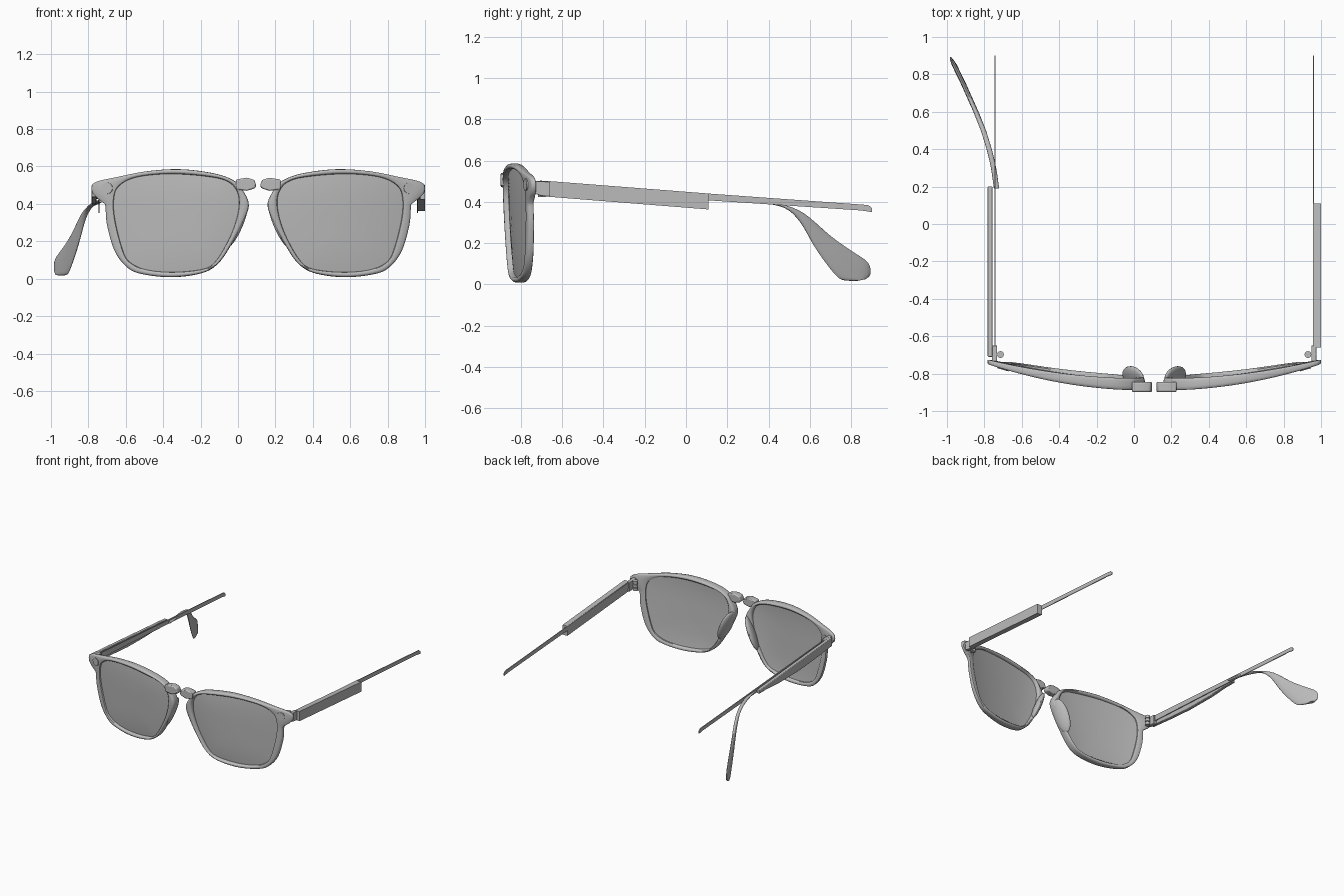
import bpy, math
from mathutils import Vector, Matrix

cube = bpy.data.objects.get("Cube")
if cube:
    bpy.data.objects.remove(cube, do_unlink=True)

CX = 0.108          # mirror plane of the front
MID = (0.45, 0.30)  # lens centre, measured out from the mirror plane
N = 144

grey = bpy.data.materials.new("plain_grey")
grey.use_nodes = True
tone = (0.5, 0.5, 0.5, 1)
grey.diffuse_color = tone
grey.node_tree.nodes["Principled BSDF"].inputs["Base Color"].default_value = tone


def finish(ob, angle=35, bevel=0):
    ob.data.materials.append(grey)
    if bevel:
        mod = ob.modifiers.new("bevel", "BEVEL")
        mod.width, mod.segments = bevel, 2
    bpy.ops.object.select_all(action="DESELECT")
    ob.select_set(True)
    bpy.context.view_layer.objects.active = ob
    bpy.ops.object.shade_smooth_by_angle(angle=math.radians(angle))
    return ob


def loft(name, rings, cyclic=False, bevel=0, angle=35):
    """Skin closed rings of equal length, capped unless cyclic."""
    import bmesh
    bm = bmesh.new()
    rows = [[bm.verts.new(p) for p in r] for r in rings]
    n = len(rows[0])
    for i in range(len(rows) if cyclic else len(rows) - 1):
        a, b = rows[i], rows[(i + 1) % len(rows)]
        for j in range(n):
            k = (j + 1) % n
            bm.faces.new((a[j], a[k], b[k], b[j]))
    if not cyclic:
        bm.faces.new(rows[0])
        bm.faces.new(rows[-1])
    bmesh.ops.recalc_face_normals(bm, faces=bm.faces[:])
    me = bpy.data.meshes.new(name)
    bm.to_mesh(me)
    bm.free()
    ob = bpy.data.objects.new(name, me)
    bpy.context.collection.objects.link(ob)
    return finish(ob, angle, bevel)


def side_prism(name, pts, x0, x1, bevel=0):
    return loft(name, [[(x, y, z) for y, z in pts] for x in (x0, x1)], bevel=bevel)


def spline(p0, p1, p2, p3, t):
    return 0.5 * (2 * p1 + (p2 - p0) * t + (2 * p0 - 5 * p1 + 4 * p2 - p3) * t * t
                  + (3 * p1 - p0 - 3 * p2 + p3) * t ** 3)


def lerp_table(table, v):
    for (a, fa), (b, fb) in zip(table, table[1:]):
        if v <= b:
            return fa + (fb - fa) * (v - a) / max(b - a, 1e-9)
    return table[-1][1]


def outline(pts):
    """Smooth a closed outline and sample it at N even angles about MID."""
    q = [Vector(p) - Vector(MID) for p in pts]
    polar = []
    for i in range(len(q)):
        for s in range(8):
            p = spline(q[i - 1], q[i], q[(i + 1) % len(q)], q[(i + 2) % len(q)], s / 8)
            polar.append((math.atan2(p.y, p.x), p.length))
    polar.sort()
    turn = 2 * math.pi
    polar = [(polar[-1][0] - turn, polar[-1][1])] + polar + [(polar[0][0] + turn, polar[0][1])]
    out = []
    for i in range(N):
        a = -math.pi + turn * i / N
        r = lerp_table(polar, a)
        out.append(Vector((MID[0] + r * math.cos(a), MID[1] + r * math.sin(a))))
    return out


def wrap(p, depth, s):
    """Place a flat front point on the curved front; depth 0 front, 1 back."""
    u, z = p
    y = -0.892 + 0.177 * u * u + 0.04 * (0.55 - z)
    return (CX + s * u, y + depth * (0.064 - 0.05 * u * u), z)


outer = outline([(.05, .40), (.087, .48), (.122, .52), (.222, .56), (.408, .585), (.59, .575),
                 (.757, .543), (.872, .516), (.892, .48), (.872, .435), (.822, .41), (.809, .29),
                 (.767, .147), (.70, .06), (.622, .025), (.462, .008), (.30, .03), (.212, .083),
                 (.142, .185), (.077, .31)])
inner = outline([(.102, .40), (.114, .468), (.157, .516), (.248, .543), (.462, .56), (.649, .543),
                 (.745, .495), (.772, .425), (.766, .318), (.729, .168), (.692, .094), (.606, .05),
                 (.462, .035), (.302, .05), (.232, .088), (.162, .2), (.119, .307)])

for s, side in ((1, "left"), (-1, "right")):
    # Rim with rounded edges
    rings = []
    for a, b in zip(inner, outer):
        c = min(0.010 / (b - a).length, 0.35)
        section = [(0, .3), (c * .3, .08), (c, 0), (1 - c, 0), (1 - c * .3, .08), (1, .3),
                   (1, .75), (1 - c * .3, .93), (1 - c, 1), (c, 1), (0, .85)]
        rings.append([wrap(a.lerp(b, t), d, s) for t, d in section])
    loft(side + "_rim", rings, cyclic=True, angle=50)

    # Lens, a thin shell seated in the rim
    m = Vector(MID)
    rows = [(.02, .25), (.3, .25), (.6, .28), (.85, .34), (1.01, .42),
            (1.01, .62), (.85, .54), (.6, .48), (.3, .45), (.02, .45)]
    loft(side + "_lens", [[wrap(m.lerp(p, k), d, s) for p in inner] for k, d in rows])

    # Nose pad
    bpy.ops.mesh.primitive_uv_sphere_add(segments=24, ring_count=14)
    pad = bpy.context.object
    pad.name = side + "_nose_pad"
    pad.data.transform(Matrix.Translation((CX + s * .112, -.815, .29))
                       @ Matrix.Rotation(-s * .40, 4, "Y")
                       @ Matrix.Rotation(-s * .35, 4, "Z")
                       @ Matrix.Diagonal((.024, .058, .13, 1)))
    finish(pad)

    # Half of the bridge, narrowing to the middle
    bridge = [(.010, .497), (.02, .528), (.06, .54), (.12, .53), (.12, .478), (.06, .47), (.016, .484)]
    loft(side + "_bridge", [[(CX + s * u, y, z) for u, z in bridge] for y in (-.898, -.845)], bevel=.007)

    # Rivet on the front corner
    at = Vector(wrap((.807, .484), 0, s))
    normal = Vector((s * .285, -1, 0)).normalized()
    bpy.ops.mesh.primitive_cylinder_add(vertices=32, radius=.03, depth=.012, location=at,
                                        rotation=normal.to_track_quat("Z", "Y").to_euler())
    bpy.context.object.name = side + "_rivet"
    finish(bpy.context.object)

    # Hinge: knuckles and a leaf
    for z in (.435, .462, .489):
        bpy.ops.mesh.primitive_cylinder_add(vertices=20, radius=.018, depth=.022,
                                            location=(CX + s * .822, -.698, z))
        bpy.context.object.name = side + "_hinge_knuckle"
        finish(bpy.context.object)
    leaf = [(-.735, .50), (-.65, .498), (-.65, .425), (-.70, .428), (-.735, .44)]
    side_prism(side + "_hinge_leaf", leaf, CX + s * .84, CX + s * .868, .003)

    # Thin metal core strip of the temple
    core = [(-.66, .495), (.86, .386), (.885, .383), (.9, .37), (.9, .35), (.85, .358),
            (.11, .407), (-.66, .45)]
    side_prism(side + "_temple_core", core, CX + s * .849, CX + s * .855)

# Left temple sleeve, a plain block
side_prism("left_temple_sleeve", [(-.66, .50), (.11, .44), (.11, .363), (-.66, .424)], .96, 1.0)

# Right temple arm, tapering to the back
arm = [(-.71, .503), (.2, .432), (.2, .405), (.1, .406), (-.05, .396), (-.3, .399), (-.5, .415), (-.71, .437)]
side_prism("right_temple_arm", arm, -.782, -.756, .004)

# Right ear tip: flattened sections between a lower and an upper edge, bending outward
bend = [(.19, -.735), (.3, -.75), (.4, -.774), (.5, -.805), (.6, -.845), (.75, -.912), (.9, -.985)]
low = [(.19, .407), (.36, .394), (.477, .37), (.55, .305), (.622, .184), (.68, .10), (.73, .04), (.765, .02), (.83, .017)]
top = [(.19, .424), (.36, .412), (.46, .39), (.57, .345), (.70, .235), (.79, .17), (.88, .107), (.893, .05), (.87, .025)]


def edge(pts, i, t):
    n = len(pts) - 1
    return spline(*(Vector(pts[min(max(i + k, 0), n)]) for k in (-1, 0, 1, 2)), t)


rings = []
for step in range(4 * (len(low) - 1) + 1):
    i, t = divmod(step, 4)
    a, b = edge(low, i, t / 4), edge(top, i, t / 4)
    ring = []
    for j in range(16):
        w = 2 * math.pi * j / 16
        p = a.lerp(b, 0.5 - 0.5 * math.cos(w))
        ring.append((lerp_table(bend, p.x) + 0.014 * math.sin(w), p.x, p.y))
    rings.append(ring)
loft("right_ear_tip", rings, angle=60)
